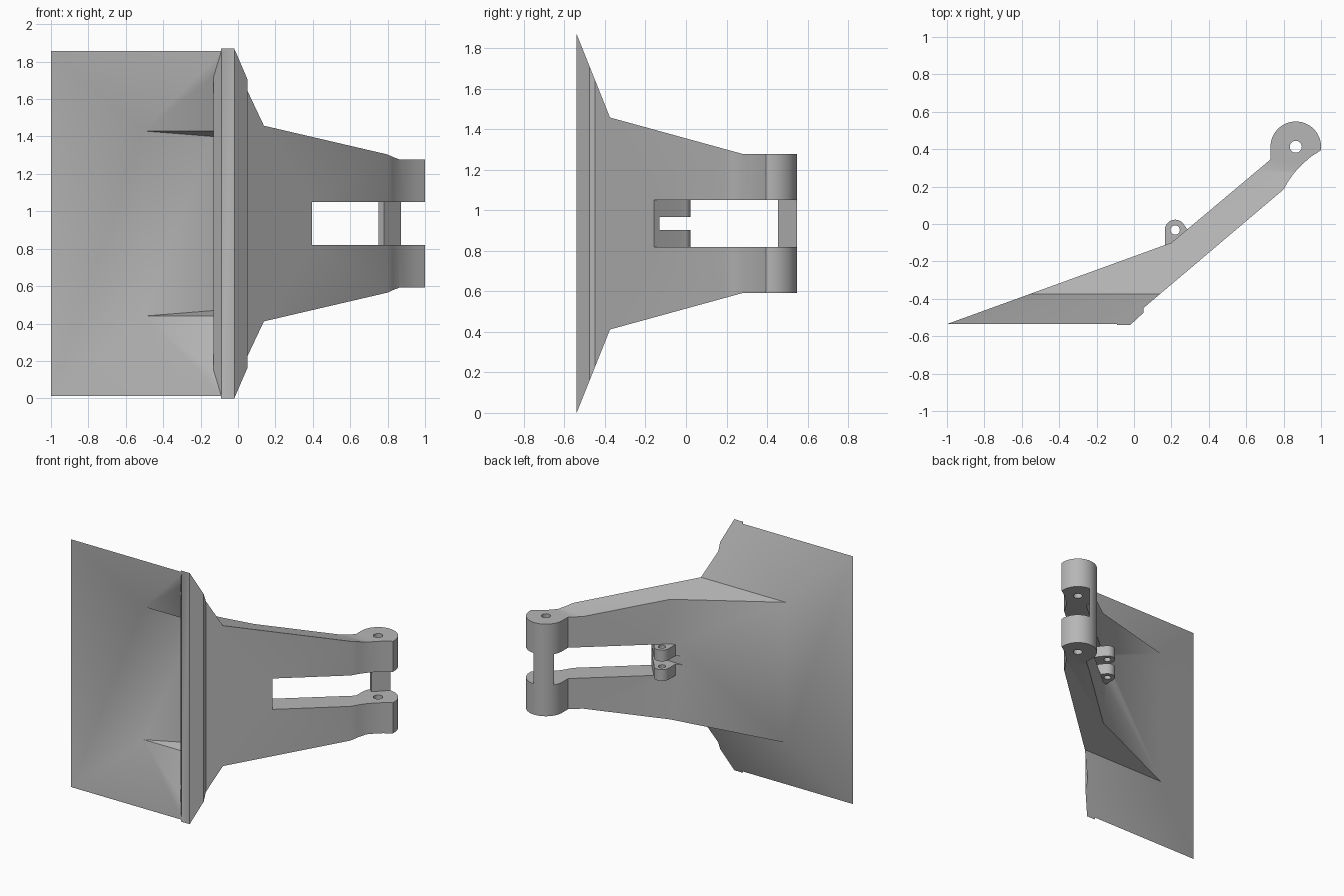
import bpy, bmesh, math

if "Cube" in bpy.data.objects:
    bpy.data.objects.remove(bpy.data.objects["Cube"], do_unlink=True)

MID = 0.9345  # height of the symmetry plane

steel = bpy.data.materials.new("grey_steel")
steel.use_nodes = True
GREY = (0.47, 0.47, 0.47, 1)
steel.diffuse_color = GREY
steel.node_tree.nodes["Principled BSDF"].inputs["Base Color"].default_value = GREY


def prism(name, points, place, low, high):
    """Closed solid from a flat outline; place(u, v, w) maps it into the model."""
    bm = bmesh.new()
    bottom = [bm.verts.new(place(u, v, low)) for u, v in points]
    top = [bm.verts.new(place(u, v, high)) for u, v in points]
    bm.faces.new(bottom[::-1])
    bm.faces.new(top)
    for i in range(len(points)):
        bm.faces.new([bottom[i - 1], bottom[i], top[i], top[i - 1]])
    bmesh.ops.recalc_face_normals(bm, faces=bm.faces[:])
    mesh = bpy.data.meshes.new(name)
    bm.to_mesh(mesh)
    bm.free()
    mesh.materials.append(steel)
    obj = bpy.data.objects.new(name, mesh)
    bpy.context.scene.collection.objects.link(obj)
    return obj


def plan(name, points, half=1.2):
    """Outline seen from above, extruded evenly about the middle height."""
    return prism(name, points, lambda u, v, w: (u, v, MID + w), -half, half)


def side(name, halves):
    """Mirrored (y, half height) profile extruded along x."""
    points = halves + [(y, -h) for y, h in reversed(halves)]
    return prism(name, points, lambda u, v, w: (w, u, MID + v), -1.5, 1.5)


def arc(cx, cy, r, start, end, steps):
    angles = [math.radians(start + (end - start) * i / steps) for i in range(steps + 1)]
    return [(cx + r * math.cos(a), cy + r * math.sin(a)) for a in angles]


def combine(obj, tool, operation):
    """Bake a boolean of tool into obj and drop the tool."""
    mod = obj.modifiers.new("combine", 'BOOLEAN')
    mod.operation = operation
    mod.solver = 'EXACT'
    mod.object = tool
    bpy.context.view_layer.update()
    graph = bpy.context.evaluated_depsgraph_get()
    mesh = bpy.data.meshes.new_from_object(obj.evaluated_get(graph), depsgraph=graph)
    obj.modifiers.remove(mod)
    obj.data = mesh
    bpy.data.objects.remove(tool, do_unlink=True)


# Scoop and arm: plan outline limited by the tapering side profile
boss = (0.865, 0.413)
outline = [(-1, -0.535), (-0.09, -0.535), (-0.09, -0.54), (-0.02, -0.54),
           (0.05, -0.475), (0.05, -0.45), (0.8, 0.185),
           (0.827, 0.232), (0.86, 0.277), (0.9, 0.32), (0.945, 0.359), (1, 0.395)]
outline += arc(*boss, 0.135, 0, 180, 32) + [(0.73, 0.345), (0.2, -0.1)]
body = plan("scoop_arm", outline)
combine(body, side("taper", [(-0.6, 1.085), (-0.375, 0.523), (0.28, 0.343), (0.6, 0.343)]),
        'INTERSECT')

# Hollow of the scoop
hollow = plan("hollow", [(-1.2, -0.598), (-0.13, -0.27), (-0.13, -0.49),
                         (-0.088, -0.54), (-0.043, -0.596)])
combine(hollow, side("hollow_taper", [(-0.65, 1.23), (-0.385, 0.495), (-0.2, 0.447)]),
        'INTERSECT')
combine(body, hollow, 'DIFFERENCE')

# Fork slot, leaving a bar across the end bosses
slot = plan("slot", [(0.464, -0.24), (1.2, -0.24), (1.2, 0.6), (0.925, 0.6),
                     (0.78, 0.455), (0.635, 0.6), (0.4, 0.6), (0.22, 0.048)], 0.115)
combine(body, slot, 'DIFFERENCE')
combine(body, plan("boss_hole", arc(*boss, 0.032, 0, 345, 23)), 'DIFFERENCE')

# Pair of small lugs on the back
lug = (0.22, -0.032)
lugs = plan("back_lugs", [(0.165, -0.135), (0.255, -0.135), (0.29, -0.035)]
            + arc(*lug, 0.055, 30, 180, 18), 0.115)
combine(lugs, plan("lug_hole", arc(*lug, 0.025, 0, 345, 23)), 'DIFFERENCE')
combine(body, lugs, 'UNION')
gap = [(0.05, -0.13), (0.45, -0.13), (0.45, 0.1), (0.05, 0.1)]
combine(body, plan("lug_gap", gap, 0.031), 'DIFFERENCE')

# Smooth shading with sharp corners kept
bpy.ops.object.select_all(action='DESELECT')
body.select_set(True)
bpy.context.view_layer.objects.active = body
bpy.ops.object.shade_smooth_by_angle(angle=math.radians(30))
